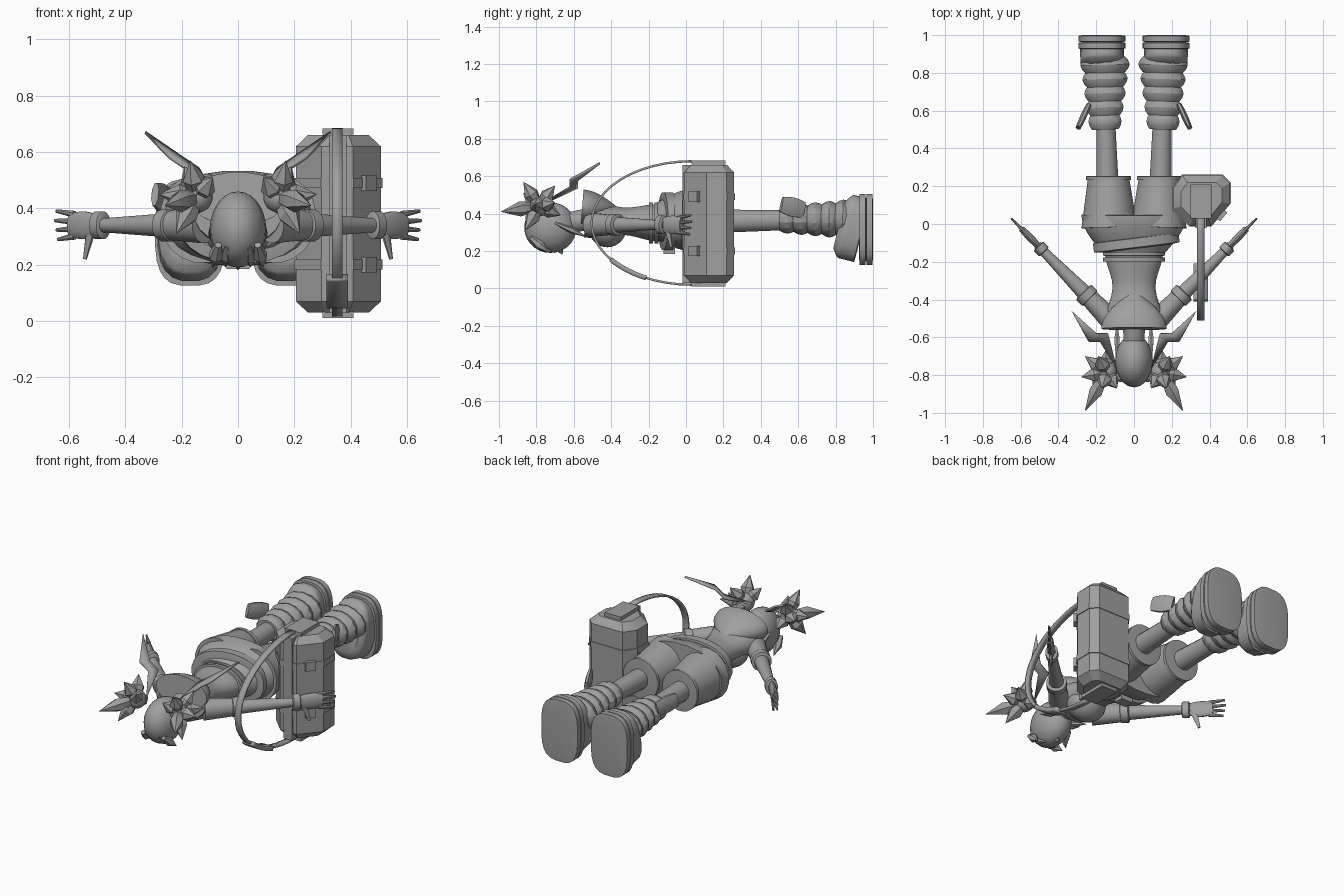
import bpy, bmesh, math
from mathutils import Vector

if "Cube" in bpy.data.objects:
    bpy.data.objects.remove(bpy.data.objects["Cube"])

GREY = (.35, .35, .35, 1)
grey = bpy.data.materials.new("plain grey")
grey.use_nodes = True
grey.diffuse_color = GREY
grey.node_tree.nodes["Principled BSDF"].inputs["Base Color"].default_value = GREY


def finish(name, bm, angle=40):
    bmesh.ops.recalc_face_normals(bm, faces=bm.faces)
    mesh = bpy.data.meshes.new(name)
    bm.to_mesh(mesh)
    bm.free()
    mesh.materials.append(grey)
    for polygon in mesh.polygons:
        polygon.use_smooth = True
    mesh.set_sharp_from_angle(angle=math.radians(angle))
    thing = bpy.data.objects.new(name, mesh)
    bpy.context.collection.objects.link(thing)
    return thing


def bridge(bm, rings):
    for lower, upper in zip(rings, rings[1:]):
        for i in range(len(lower)):
            bm.faces.new((lower[i - 1], lower[i], upper[i], upper[i - 1]))
    bm.faces.new(rings[0])
    bm.faces.new(rings[-1])


# Shapes along a part: scale of the cross-section from its start to its end
def ring(t):
    return min(1, .8 + 2 * min(t, 1 - t))


def bulge(t):
    return .8 + .2 * math.sin(math.pi * t)


def dome(t):
    return math.cos(1.4 * t)


def swell(t):
    return .6 + .4 * math.sin(t * math.pi / 2)


def waisted(t):
    return .87 + .13 * math.cos(7 * t - .5)


def point(t):
    return min(.5 + t, 2 * (1 - t)) + .01


def toe(t):
    return min(1, .75 + t)


def taper(end):
    return lambda t: 1 + (end - 1) * t


def loft(name, start, end, width, height, shape, sides=16, power=1, angle=40, steps=10):
    """Skin rounded sections of half width and half height between two points."""
    bm = bmesh.new()
    start, end = Vector(start), Vector(end)
    axis = end - start
    side = axis.cross(Vector((0, 0, 1))).normalized()
    up = side.cross(axis).normalized()
    rings = []
    for step in range(steps + 1):
        t = step / steps
        verts = []
        for i in range(sides):
            turn = math.tau * (i + .5) / sides
            c, s = math.cos(turn), math.sin(turn)
            across = side * width * math.copysign(abs(c) ** power, c)
            rise = up * height * math.copysign(abs(s) ** power, s)
            verts.append(bm.verts.new(start + axis * t + (across + rise) * shape(t)))
        rings.append(verts)
    bridge(bm, rings)
    return finish(name, bm, angle)


def ribbon(name, pairs, thickness):
    bm = bmesh.new()
    rows = [[bm.verts.new(p) for p in pair] for pair in pairs]
    for near, far in zip(rows, rows[1:]):
        bm.faces.new((near[0], near[1], far[1], far[0]))
    bmesh.ops.remove_doubles(bm, verts=bm.verts, dist=.001)
    strip = finish(name, bm, 30)
    solid = strip.modifiers.new("thickness", "SOLIDIFY")
    solid.thickness = thickness
    solid.offset = 0


def prism(name, outline, centre, levels):
    bm = bmesh.new()
    rings = []
    for z, scale in levels:
        corners = [centre.lerp(Vector(corner), scale) for corner in outline]
        rings.append([bm.verts.new((*corner, z)) for corner in corners])
    bridge(bm, rings)
    finish(name, bm, 25)


def box(name, centre, size, turn=0):
    bm = bmesh.new()
    bmesh.ops.create_cube(bm, size=1)
    bmesh.ops.scale(bm, vec=size, verts=bm.verts)
    block = finish(name, bm)
    block.location = centre
    block.rotation_euler.z = turn


def ball(name, centre, radii):
    bm = bmesh.new()
    bmesh.ops.create_uvsphere(bm, u_segments=20, v_segments=14, radius=1)
    bmesh.ops.scale(bm, vec=radii, verts=bm.verts)
    bmesh.ops.translate(bm, vec=centre, verts=bm.verts)
    finish(name, bm)


def spike(name, base, tip, radius):
    loft(name, base, tip, radius, radius, point, sides=6, angle=25, steps=4)


# Torso, hood, waist and hips
loft("torso", (0, -.54, .37), (0, -.14, .35), .155, .1, waisted, sides=20)
ball("chest", (0, -.42, .32), (.12, .1, .1))
loft("hood", (0, -.555, .435), (0, -.37, .42), .175, .095, dome, sides=20)
for y in (-.2, -.17):
    loft("waist_band", (0, y, .35), (0, y + .025, .35), .165, .11, ring, sides=20)
loft("hips", (0, -.15, .36), (0, .05, .365), .28, .17, swell, sides=24, power=.9)
belt = loft("belt", (0, -.13, .36), (0, -.07, .36), .23, .155, ring, sides=24, power=.9)
belt.rotation_euler.z = .12
box("belt_buckle", (0, -.09, .2), (.08, .06, .03))

# Head
loft("neck", (0, -.64, .35), (0, -.52, .37), .055, .055, taper(1.1))
ball("head", (0, -.725, .325), (.1, .14, .135))
spike("nose", (0, -.68, .22), (0, -.66, .18), .014)
for i in range(-2, 3):
    spike("fringe_lock", (i * .035, -.83, .27), (i * .045, -.7 - .015 * abs(i), .19), .026)

HAIR_TIPS = ((.17, -.87, .57), (.26, -.99, .41), (.28, -.81, .45), (.26, -.7, .46),
             (.09, -.87, .51), (.19, -.7, .55), (.22, -.86, .31), (.15, -.67, .39))
FEELER = ((.33, -.46, .67), (.22, -.6, .58), (.16, -.6, .54), (.09, -.77, .45))

for sign, label in ((1, "left_"), (-1, "right_")):
    def mirror(x, y, z):
        return Vector((sign * x, y, z))

    def part(name, start, end, width, height, shape, **options):
        loft(label + name, mirror(*start), mirror(*end), width, height, shape, **options)

    def arm(t, lift=0):
        return Vector((.12, -.51, .34)).lerp(Vector((.65, .03, .34)), t) + Vector((0, 0, lift))

    # Spiky hair bunch, zigzag feeler and cheek lock
    bunch = mirror(.145, -.785, .44)
    ball(label + "hair_bunch", bunch, (.055, .055, .055))
    for tip in HAIR_TIPS:
        spike(label + "hair_spike", bunch, mirror(*tip), .04)
    pairs = []
    for i, spot in enumerate(FEELER):
        half = mirror(-.7, .7, 0) * .035 * math.sin(math.pi * i / 3)
        pairs.append((mirror(*spot) - half, mirror(*spot) + half))
    ribbon(label + "feeler", pairs, .012)
    spike(label + "cheek_lock", mirror(.09, -.7, .35), mirror(.09, -.52, .27), .016)

    # Arm, cuffs and hand
    part("sleeve", arm(0), arm(.25), .06, .065, taper(.8))
    part("sleeve_cuff", arm(.21), arm(.28), .058, .058, ring)
    part("forearm", arm(.2), arm(.74), .045, .045, taper(.5))
    part("wrist_cuff", arm(.67), arm(.73), .036, .05, ring)
    part("palm", arm(.73), arm(.9), .02, .05, bulge)
    for i in range(4):
        lift = (i - 1.5) * .026
        part("finger", arm(.87, lift), arm(1 - .01 * abs(i - 2), lift * 1.3), .011, .013,
             taper(.5), sides=8)
    part("thumb", arm(.76, -.02), arm(.8, -.12), .014, .02, taper(.4), sides=8)

    # Shorts and leg
    part("shorts_leg", (.13, -.02, .365), (.135, .25, .36), .15, .16, taper(.73), sides=20)
    part("shorts_hem", (.135, .23, .36), (.135, .255, .36), .12, .125, ring, sides=20)
    part("leg", (.14, .2, .36), (.15, .55, .365), .06, .063, taper(.85))

    # Boot with stacked cuffs growing toward the sole
    for i in range(5):
        y = .5 + .075 * i
        part("boot_cuff", (.152, y, .37), (.155, y + .085, .37), .09 + .011 * i,
             .077 + .007 * i, bulge, sides=14, angle=25, steps=4)
    part("boot", (.167, .82, .34), (.17, .94, .31), .117, .175, toe, sides=20, power=.75)
    for y in (.925, .962):
        part("sole", (.17, y, .315), (.17, y + .038, .315), .125, .19, ring,
             sides=24, power=.65)
    part("boot_flap", (.24, .63, .42), (.295, .51, .45), .018, .055, bulge, sides=8)

# Barrel bag with bands, buckles and end tabs
left, right, front, back = .206, .508, -.01, .257
outline = ((left, back - .07), (left + .05, back), (right - .04, back), (right, back - .04),
           (right, front + .12), (right - .1, front), (left + .09, front), (left, front + .09))
middle = Vector((.355, .125))
prism("bag", outline, middle, ((.03, .72), (.07, 1), (.62, 1), (.66, .72)))
for z in (.2, .49):
    prism("bag_band", outline, middle, ((z - .018, 1.03), (z + .018, 1.03)))
    box("bag_buckle", (.465, .045, z), (.06, .025, .055), turn=.87)
box("bag_seam", (.355, .015, .345), (.06, .07, .63))
for z in (.022, .673):
    box("bag_end_tab", (.355, .12, z), (.11, .18, .022))


# Carrying strap sweeping out from the bag ends
def strap(name, begin, end, half, thickness):
    pairs = []
    for i in range(25):
        turn = math.pi * (begin + (end - begin) * i / 24)
        y, z = .03 - .535 * math.sin(turn), .35 + .33 * math.cos(turn)
        pairs.append(((.353 - half, y, z), (.353 + half, y, z)))
    ribbon(name, pairs, thickness)


strap("carrying_strap", 0, 1, .019, .012)
strap("strap_pad", .7, .85, .038, .026)
